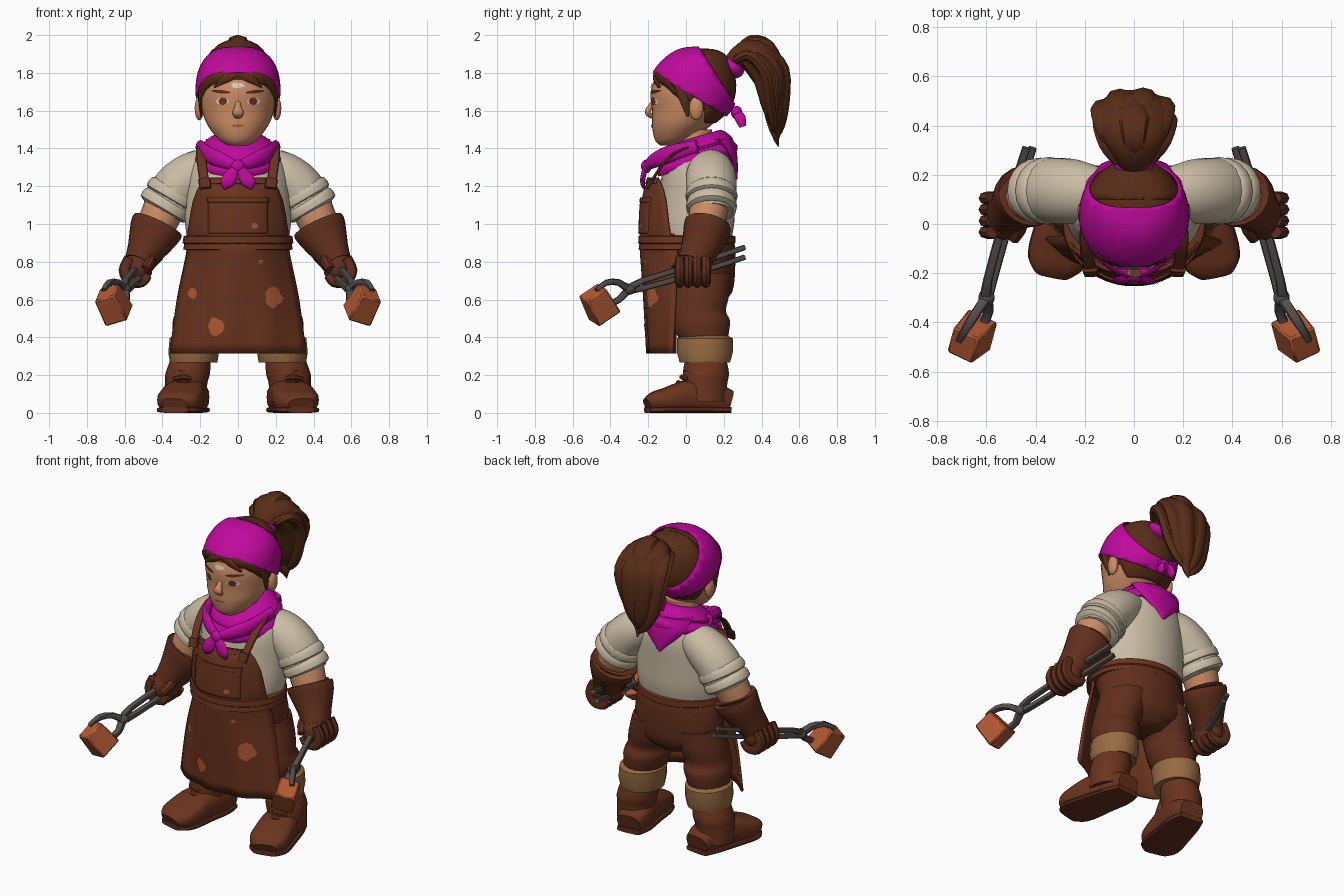
import bpy, bmesh, math, random
from mathutils import Vector, Matrix

random.seed(4)
if "Cube" in bpy.data.objects:
    bpy.data.objects.remove(bpy.data.objects["Cube"])
X, Y, Z = Vector((1, 0, 0)), Vector((0, 1, 0)), Vector((0, 0, 1))


def material(name, *rgb):
    m = bpy.data.materials.new(name)
    m.use_nodes = True
    m.diffuse_color = (*rgb, 1)
    m.node_tree.nodes["Principled BSDF"].inputs["Base Color"].default_value = (*rgb, 1)
    return m


magenta = material("magenta cloth", .53, .003, .34)
hair = material("brown hair", .1, .026, .009)
leather = material("leather", .145, .034, .013)
trouser = material("trouser brown", .12, .028, .012)
linen = material("linen", .6, .51, .38)
skin = material("skin", .6, .26, .13)
tan = material("tan cuff", .31, .147, .055)
orange = material("orange clay", .45, .1, .033)
metal = material("dark metal", .088, .073, .072)
white = material("eye white", .65, .6, .52)


def finish(name, bm, mat, mirror=False, thick=0):
    mesh = bpy.data.meshes.new(name)
    bm.to_mesh(mesh)
    bm.free()
    mesh.materials.append(mat)
    mesh.shade_smooth()
    mesh.set_sharp_from_angle(angle=math.radians(42))
    obj = bpy.data.objects.new(name, mesh)
    bpy.context.collection.objects.link(obj)
    if thick:
        solid = obj.modifiers.new("thickness", "SOLIDIFY")
        solid.thickness, solid.offset = thick, -1
    if mirror:
        obj.modifiers.new("mirror", "MIRROR")
    return obj


def spline(rows, k):
    out = []
    for i in range(len(rows) - 1):
        four = [rows[min(max(i + d, 0), len(rows) - 1)] for d in (-1, 0, 1, 2)]
        for t in (j / k for j in range(k)):
            out.append([q + .5 * t * (r - p + t * (2*p - 5*q + 4*r - s + t * (3 * (q - r) + s - p)))
                        for p, q, r, s in zip(*four)])
    return out + [list(rows[-1])]


def at(rows, z, key):
    for a, b in zip(rows, rows[1:]):
        if z <= b[key]:
            break
    t = min(max((z - a[key]) / (b[key] - a[key]), 0), 1)
    return [p + (q - p) * t for p, q in zip(a, b)]


def sweep(name, mat, rows, side=None, n=14, k=3, power=1, mirror=False, cuts=(), thick=0):
    """Rows are x, y, z and two radii; rings lie level unless a side axis is given."""
    rows = spline(rows, k)
    pts = [Vector(r[:3]) for r in rows]
    bm, rings = bmesh.new(), []
    for i, r in enumerate(rows):
        a, b = X, Y
        if side:
            t = (pts[min(i + 1, len(pts) - 1)] - pts[max(i - 1, 0)]).normalized()
            a = (side - t * side.dot(t)).normalized()
            b = t.cross(a)
        ring = []
        for j in range(n):
            c, s = (math.copysign(abs(f(math.tau * j / n)) ** power, f(math.tau * j / n))
                    for f in (math.cos, math.sin))
            ring.append(bm.verts.new(pts[i] + a * c * max(r[3], .001) + b * s * max(r[4], .001)))
        rings.append(ring)
    for p, q in zip(rings, rings[1:]):
        for j in range(n):
            bm.faces.new((p[j - 1], p[j], q[j], q[j - 1]))
    bm.faces.new(rings[0])
    bm.faces.new(rings[-1])
    bmesh.ops.recalc_face_normals(bm, faces=bm.faces[:])
    for co, no in cuts:
        bmesh.ops.bisect_plane(bm, geom=bm.verts[:] + bm.edges[:] + bm.faces[:],
                               plane_co=co, plane_no=no, clear_outer=True)
    return finish(name, bm, mat, mirror, thick)


def ball(name, mat, loc, size, mirror=False):
    bm = bmesh.new()
    bmesh.ops.create_uvsphere(bm, u_segments=14, v_segments=10, radius=1,
                              matrix=Matrix.Translation(loc) @ Matrix.Diagonal((*size, 1)))
    return finish(name, bm, mat, mirror)


def decal(name, mat, surface, x, z, rx, rz, tilt=0, lift=.004, rough=0, mirror=False):
    bm, ring = bmesh.new(), []
    for j in range(12):
        a, r = math.tau * j / 12, 1 - rough * random.random()
        u, v = rx * r * math.cos(a), rz * r * math.sin(a)
        px, pz = x + u - v * tilt, z + v + u * tilt
        ring.append(bm.verts.new((px, surface(px, pz) - lift, pz)))
    mid = bm.verts.new((x, surface(x, z) - lift, z))
    for j in range(12):
        bm.faces.new((mid, ring[j - 1], ring[j]))
    return finish(name, bm, mat, mirror)


# Head, hair cap, nape and headband share one profile
head = spline([(0, -.085, 1.415, .05, .05), (0, -.065, 1.445, .1, .1), (0, -.025, 1.52, .16, .155),
               (0, .02, 1.6, .19, .2), (0, .035, 1.7, .203, .222), (0, .048, 1.8, .19, .2),
               (0, .068, 1.875, .145, .15), (0, .075, 1.915, .08, .085), (0, .075, 1.925, .01, .01)], 3)


def face(x, z):
    _, cy, _, rx, ry = at(head, z, 2)
    return cy - ry * math.sqrt(max(0, 1 - (x / rx) ** 2))


def shell(grow):
    return [(x, y, z + grow * (z - 1.6) * 2, a + grow, b + grow) for x, y, z, a, b in head]


below, behind = (0, -.6, -1), (0, 1.57, 1)
sweep("head", skin, head, n=32, k=1)
sweep("hair_cap", hair, shell(.007), n=32, k=1, thick=.01, cuts=[((0, .02, 1.65), below)])
sweep("hair_nape", hair, shell(.008), n=32, k=1, thick=.01, cuts=[((0, .1, 1.6), -Y), ((0, .1, 1.535), -Z)])
sweep("headband", magenta, shell(.022), n=32, k=1, thick=.01,
      cuts=[((0, .02, 1.685), below), ((0, .07, 1.935), behind)])
ball("headband_knot", magenta, (0, .268, 1.59), (.04, .03, .035))
sweep("headband_tail", magenta, [(0, .265, 1.6, .02, .012), (.035, .285, 1.565, .03, .016),
                                 (.04, .3, 1.515, .018, .008)], Y, mirror=True)
ball("ear", skin, (.205, .055, 1.612), (.025, .038, .063), True)
sweep("nose", skin, [(0, -.172, 1.66, .012, .006), (0, -.19, 1.62, .018, .014),
                     (0, -.203, 1.59, .03, .016), (0, -.178, 1.565, .02, .01)], X)
decal("eye", white, face, .083, 1.65, .036, .019, mirror=True)
decal("iris", leather, face, .08, 1.65, .022, .02, lift=.007, mirror=True)
decal("eyebrow", hair, face, .09, 1.7, .05, .009, tilt=.1, lift=.006, mirror=True)
decal("forehead_mark", white, face, 0, 1.735, .045, .019, lift=.005, rough=.4)
decal("mouth", orange, face, 0, 1.52, .036, .008, lift=.005)


# Fringe and side locks follow the face
def lock(name, path):
    rows = [(x, face(x, z) - .006, z, w, .012) for x, z, w in path]
    sweep(name, hair, rows, Vector((1, 0, 1)), n=8, mirror=True)


lock("fringe_outer", [(.02, 1.79, .025), (.1, 1.77, .035), (.165, 1.735, .032), (.194, 1.67, .004)])
lock("fringe_inner", [(-.01, 1.8, .02), (.06, 1.77, .025), (.125, 1.725, .004)])
sweep("sideburn", hair, [(.19, -.03, 1.74, .015, .035), (.2, -.01, 1.66, .012, .028),
                         (.194, .01, 1.57, .004, .006)], mirror=True, n=8)

# Ponytail: a main mass with chunky locks over it
tail = [(0, .22, 1.8, .05, .05), (0, .28, 1.875, .085, .065), (0, .36, 1.895, .14, .09),
        (0, .445, 1.8, .16, .095), (0, .465, 1.65, .125, .075), (0, .475, 1.54, .07, .04),
        (0, .48, 1.47, .005, .005)]
sweep("ponytail", hair, tail, X, n=18)
for i in range(8):
    a = math.tau * i / 8 + .3
    drop = random.uniform(-.05, .08)
    rows = [(math.sin(a) * w * .8, y + math.cos(a) * d * .75, z + drop * (j > 2) + .02 * math.cos(a) * (j < 3),
             (.03, .045, .055, .05, .035, .003)[j], (.025, .03, .034, .03, .022, .003)[j])
            for j, (_, y, z, w, d) in enumerate(tail[1:])]
    sweep(f"ponytail_lock_{i}", hair, rows, X, n=8)
sweep("ponytail_crest", hair, [(.01, .28, 1.9, .04, .03), (0, .345, 1.955, .055, .045),
                               (0, .43, 1.93, .07, .045), (0, .5, 1.82, .05, .03)], X, n=8)
sweep("ponytail_tip", hair, [(.02, .5, 1.7, .05, .04), (.01, .49, 1.56, .05, .035),
                             (0, .475, 1.47, .03, .02), (0, .49, 1.41, .003, .003)], X, n=8)
sweep("ponytail_tie", magenta, [(0, .225, 1.8, .055, .05), (0, .24, 1.82, .08, .066),
                                (0, .255, 1.845, .08, .066), (0, .27, 1.865, .055, .05)], X)

# Torso, neck and arms
sweep("neck", skin, [(0, .05, 1.32, .11, .1), (0, .04, 1.5, .1, .1)], k=1)
sweep("shirt", linen, [(0, .03, .88, .26, .2), (0, .045, 1, .28, .21), (0, .06, 1.15, .275, .2),
                       (0, .07, 1.28, .26, .195), (0, .08, 1.37, .21, .165), (0, .08, 1.45, .11, .1)], n=28)
sweep("sleeve", linen, [(.14, .12, 1.3, .1, .11), (.23, .13, 1.265, .122, .13), (.32, .135, 1.19, .132, .135),
                        (.37, .135, 1.1, .13, .125), (.39, .135, 1.06, .12, .115)], X, n=18, mirror=True)
for i, grow in enumerate((.146, .143)):
    x, z = .345 + .035 * i, 1.155 - .055 * i
    sweep(f"sleeve_roll_{i}", linen, [(x + .02 * j, .135, z - .034 * j, grow - e, grow - .01 - e)
          for j, e in ((-1, .03), (-.6, .004), (.6, 0), (1, .035))], X, n=20, mirror=True, k=2)
sweep("forearm", skin, [(.37, .13, 1.13, .11, .105), (.42, .11, 1.02, .105, .1),
                        (.48, .08, .88, .08, .08)], X, mirror=True)
sweep("glove_cuff", trouser, [(.428, .115, .985, .105, .1), (.424, .115, .995, .14, .125),
                              (.445, .105, .95, .136, .122), (.49, .07, .86, .1, .1),
                              (.525, .04, .79, .08, .09)], X, n=18, k=2, mirror=True)
ball("glove_hand", trouser, (.53, .035, .765), (.08, .1, .09), True)
for i in range(4):
    y = .105 - .046 * i
    sweep(f"glove_finger_{i}", trouser, [(.575, y, .82, .025, .028), (.6, y, .755, .027, .032),
          (.57, y, .7, .027, .032), (.51, y, .695, .026, .03), (.475, y, .73, .02, .022)],
          Y, n=8, mirror=True)
sweep("glove_thumb", trouser, [(.48, .06, .83, .03, .03), (.465, -.01, .805, .032, .032),
                               (.49, -.06, .76, .025, .025)], X, n=8, mirror=True)

# Tongs and the clay blocks they hold
for s in (1, -1):
    path = [(.425, .31, .85, .026, .017), (.51, .04, .76, .024, .018), (.585, -.23, .68, .02, .019),
            (.6, -.3, .655, 0, .024), (.615, -.355, .645, -.045, .021), (.65, -.42, .63, -.06, .019),
            (.695, -.475, .615, -.035, .014)]
    sweep("tong_upper" if s > 0 else "tong_lower", metal,
          [(x + s * d * .5, y, z + s * d, w, w * .85) for x, y, z, d, w in path], X,
          n=8, k=2, power=.7, mirror=True)
ball("tong_pivot", metal, (.6, -.3, .655), (.034, .035, .03), True)
bm = bmesh.new()
bmesh.ops.create_cube(bm, size=1)
for v in bm.verts:
    v.co.xy *= 1 if v.co.z < 0 else .86
turn = Vector((.44, -.42, .8)).to_track_quat("Z", "Y").to_matrix().to_4x4()
bm.transform(Matrix.Translation((.662, -.462, .575)) @ turn @ Matrix.Rotation(-.45, 4, "Z")
             @ Matrix.Diagonal((.135, .145, .16, 1)))
bmesh.ops.bevel(bm, geom=bm.edges[:], offset=.008, segments=1, affect="EDGES")
finish("clay_block", bm, orange, True)

# Trousers, rolled cuffs and boots
sweep("hips", trouser, [(0, .08, .57, .1, .1), (0, .08, .64, .25, .165), (0, .07, .76, .28, .19),
                        (0, .04, .88, .27, .22), (0, .03, .95, .265, .21)], n=28)
sweep("trouser_leg", trouser, [(.15, .08, .74, .13, .16), (.175, .075, .62, .14, .155),
                               (.2, .065, .54, .128, .148), (.21, .08, .49, .135, .155),
                               (.22, .085, .43, .125, .145), (.23, .1, .37, .11, .12)], n=18, mirror=True)
sweep("trouser_cuff", tan, [(.235, .1, .275, .1, .11), (.235, .1, .268, .126, .136), (.235, .1, .32, .134, .15),
                            (.23, .1, .395, .132, .15), (.23, .1, .41, .11, .12)], n=18, k=1, mirror=True)
sweep("boot_shaft", leather, [(.275, .1, .06, .115, .12), (.275, .1, .15, .112, .12), (.268, .105, .2, .118, .124),
                              (.258, .105, .25, .112, .118), (.25, .105, .3, .1, .105)], n=18, mirror=True)
foot = [(.24, .235, .06, .075, .058), (.25, .15, .08, .1, .078), (.28, .02, .09, .11, .086),
        (.305, -.1, .07, .12, .066), (.323, -.165, .058, .108, .054), (.333, -.205, .042, .07, .036)]
sweep("boot_foot", leather, foot, X, n=20, power=.68, mirror=True)
sweep("boot_sole", trouser, [(x, y, .016, w + .003, .016) for x, y, z, w, h in foot], X, n=16,
      power=.5, mirror=True)
for i in range(4):
    y, z = -.05 + .018 * i, .16 + .03 * i
    sweep(f"boot_lace_{i}", trouser, [(.23, y + .04, z - .015, .012, .012), (.285, y + .01, z, .014, .014),
          (.34, y + .04, z - .01, .012, .012)], Z, n=6, mirror=True)

# Apron: one curved front, with pocket, patches, belt and straps on it
apron_rows = spline([(.315, .362, -.205, -.07), (.6, .325, -.225, -.06), (.86, .272, -.245, -.05),
                     (.95, .268, -.246, -.09), (1.14, .235, -.234, -.115), (1.24, .18, -.2, -.15)], 4)


def apron(x, z):
    _, w, front, edge = at(apron_rows, z, 0)
    fold = .008 * math.sin(x * 30) * max(0, .8 - z) * 2
    return front + fold + (edge - front) * min(abs(x) / w, 1.05) ** 2.3


def sheet(name, mat, low, high, half=None, lift=0, thick=.016):
    bm, grid = bmesh.new(), []
    for j in range(17):
        z = low + (high - low) * j / 16
        w = half or at(apron_rows, z, 0)[1]
        grid.append([bm.verts.new((w * u / 10, apron(w * u / 10, z) - lift, z)) for u in range(-10, 11)])
    for p, q in zip(grid, grid[1:]):
        for i in range(20):
            bm.faces.new((p[i], p[i + 1], q[i + 1], q[i]))
    return finish(name, bm, mat, thick=thick)


sheet("apron", leather, .315, 1.24)
sheet("apron_pocket", leather, .95, 1.13, .16, .007)
sheet("pocket_hem", leather, 1.115, 1.14, .165, .01)
sheet("apron_hem", leather, 1.215, 1.245, .18, .007)
for i, (x, z, rx, rz) in enumerate([(-.24, .63, .028, .035), (-.12, .46, .048, .058), (.19, .61, .055, .06),
                                    (.12, .8, .014, .012), (.09, .99, .02, .018)]):
    decal(f"apron_patch_{i}", orange, apron, x, z, rx, rz, lift=.006 + .005 * (z > .9), rough=.3)
sweep("belt", leather, [(0, .005, .862, .275, .24), (0, .005, .866, .29, .256), (0, .005, .895, .285, .252),
                        (0, .005, .9, .293, .258), (0, .005, .935, .288, .256), (0, .005, .94, .27, .24)],
      n=32, k=1)
sweep("apron_strap", leather, [(.17, -.2, 1.19, .026, .008), (.185, -.155, 1.27, .026, .008),
                               (.195, -.08, 1.36, .026, .008), (.19, .02, 1.41, .026, .008),
                               (.16, .12, 1.4, .026, .008)], X, n=8, power=.5, mirror=True)
sweep("strap_buckle", trouser, [(.172, -.205, 1.19, .032, .012), (.18, -.185, 1.24, .032, .012)], X,
      n=8, k=1, power=.5, mirror=True)

# Neck scarf, lower in front than behind
scarf = sweep("scarf", magenta, [(0, .06, 1.32, .19, .17), (0, .06, 1.31, .22, .205), (0, .06, 1.35, .23, .212),
                                 (0, .06, 1.385, .2, .185), (0, .06, 1.4, .205, .185),
                                 (0, .06, 1.44, .16, .15), (0, .06, 1.46, .12, .12)], n=28, k=2)
for v in scarf.data.vertices:
    v.co.z += .3 * (v.co.y - .05)
sweep("scarf_fold", magenta, [(.2, .06, 1.41, .035, .025), (.16, -.09, 1.37, .045, .025),
                              (.08, -.17, 1.335, .04, .025), (.01, -.205, 1.31, .025, .02)], Z, mirror=True)
ball("scarf_knot", magenta, (0, -.21, 1.305), (.038, .028, .036))
sweep("scarf_tail", magenta, [(.005, -.21, 1.31, .015, .015), (.035, -.225, 1.26, .035, .015),
                              (.06, -.23, 1.215, .035, .012), (.07, -.22, 1.185, .008, .006)],
      X, n=10, mirror=True)
sweep("scarf_back_point", magenta, [(0, .18, 1.45, .17, .07), (0, .225, 1.38, .15, .045),
                                    (0, .25, 1.31, .085, .025), (0, .263, 1.235, .008, .01)])
